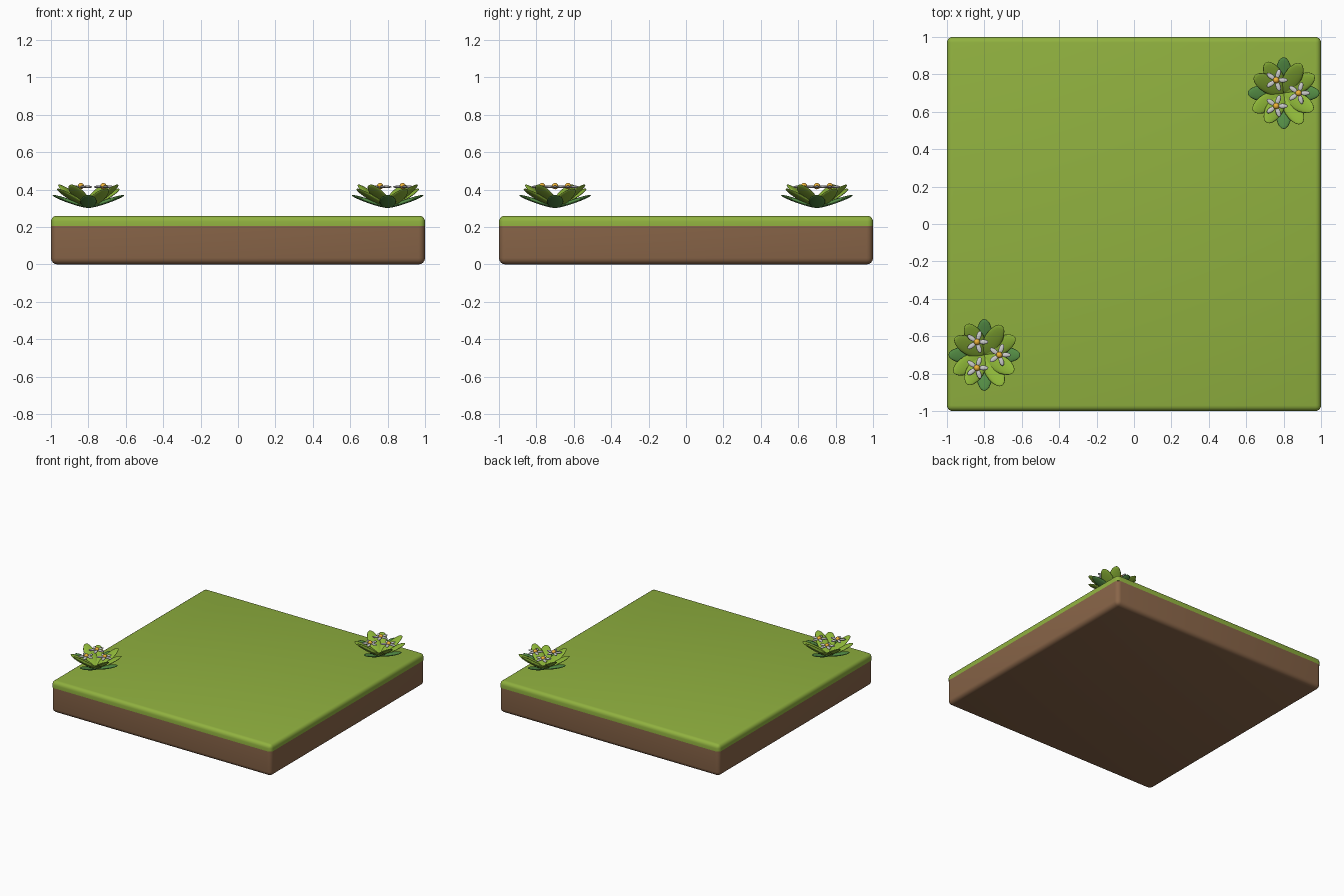
import bpy, bmesh
from math import radians, cos, sin
from mathutils import Matrix

if "Cube" in bpy.data.objects:
    bpy.data.objects.remove(bpy.data.objects["Cube"])


def material(name, rgb):
    m = bpy.data.materials.new(name)
    m.diffuse_color = (*rgb, 1)
    m.use_nodes = True
    m.node_tree.nodes["Principled BSDF"].inputs["Base Color"].default_value = m.diffuse_color
    return m


GRASS = material("grass_green", (0.28, 0.44, 0.05))
SOIL = material("soil_brown", (0.25, 0.13, 0.065))
LEAF = material("leaf_lime", (0.27, 0.47, 0.04))
LOW_LEAF = material("leaf_dark", (0.09, 0.27, 0.06))
WHITE = material("petal_white", (0.88, 0.86, 0.86))
GOLD = material("centre_gold", (0.85, 0.45, 0.04))


def finish(bm, name, mat):
    me = bpy.data.meshes.new(name)
    bm.to_mesh(me)
    bm.free()
    me.materials.append(mat)
    me.shade_smooth()
    ob = bpy.data.objects.new(name, me)
    bpy.context.collection.objects.link(ob)
    return ob


def slab(name, z0, z1, sharp_z, radius, mat):
    """Square slab, rounded on every edge except those lying at sharp_z."""
    bm = bmesh.new()
    bmesh.ops.create_cube(bm, size=1, matrix=Matrix.Translation((0, 0, (z0 + z1) / 2))
                          @ Matrix.Diagonal((2, 2, z1 - z0, 1)))
    edges = [e for e in bm.edges if any(abs(v.co.z - sharp_z) > 1e-4 for v in e.verts)]
    bmesh.ops.bevel(bm, geom=edges, offset=radius, segments=4, profile=0.5, affect='EDGES')
    ob = finish(bm, name, mat)
    ob.data.set_sharp_from_angle(angle=radians(40))


def add_ellipsoid(bm, frame, length, width, thick, start=0.0):
    """Ellipsoid lying along the frame's x axis, beginning at start."""
    m = (frame @ Matrix.Translation((start + length / 2, 0, 0))
         @ Matrix.Diagonal((length / 2, width / 2, thick / 2, 1))
         @ Matrix.Rotation(radians(90), 4, 'Y'))
    bmesh.ops.create_uvsphere(bm, u_segments=16, v_segments=10, radius=1, matrix=m)


def ring_frame(origin, angle, tilt=0):
    return (Matrix.Translation(origin) @ Matrix.Rotation(radians(angle), 4, 'Z')
            @ Matrix.Rotation(radians(-tilt), 4, 'Y'))


def plant(tag, x, y):
    # three tiers of four leaves, 30 degrees apart
    tiers = [("low_leaves", 0, 19, 0.203, 0.088, LOW_LEAF),
             ("middle_leaves", 30, 28, 0.215, 0.095, LEAF),
             ("upper_leaves", 60, 34, 0.22, 0.095, LEAF)]
    for name, turn, tilt, length, width, mat in tiers:
        bm = bmesh.new()
        for k in range(4):
            add_ellipsoid(bm, ring_frame((x, y, 0.304), turn + 90 * k, tilt),
                          length, width, 0.022)
        finish(bm, f"{tag}_{name}", mat)
    # three five-petalled flowers
    petals, centres = bmesh.new(), bmesh.new()
    for k in range(3):
        a = radians(120 * k)
        c = (x + 0.08 * cos(a), y + 0.08 * sin(a), 0.415)
        for p in range(5):
            add_ellipsoid(petals, ring_frame(c, 72 * p), 0.053, 0.026, 0.014, 0.008)
        bmesh.ops.create_uvsphere(centres, u_segments=12, v_segments=8, radius=0.017,
                                  matrix=Matrix.Translation((c[0], c[1], 0.419)))
    finish(petals, f"{tag}_petals", WHITE)
    finish(centres, f"{tag}_flower_centres", GOLD)


# ground block
slab("soil_block", 0, 0.205, 0.205, 0.035, SOIL)
slab("grass_layer", 0.205, 0.26, 0.205, 0.03, GRASS)

# plants in opposite corners
plant("right_plant", 0.8, 0.7)
plant("left_plant", -0.8, -0.7)
